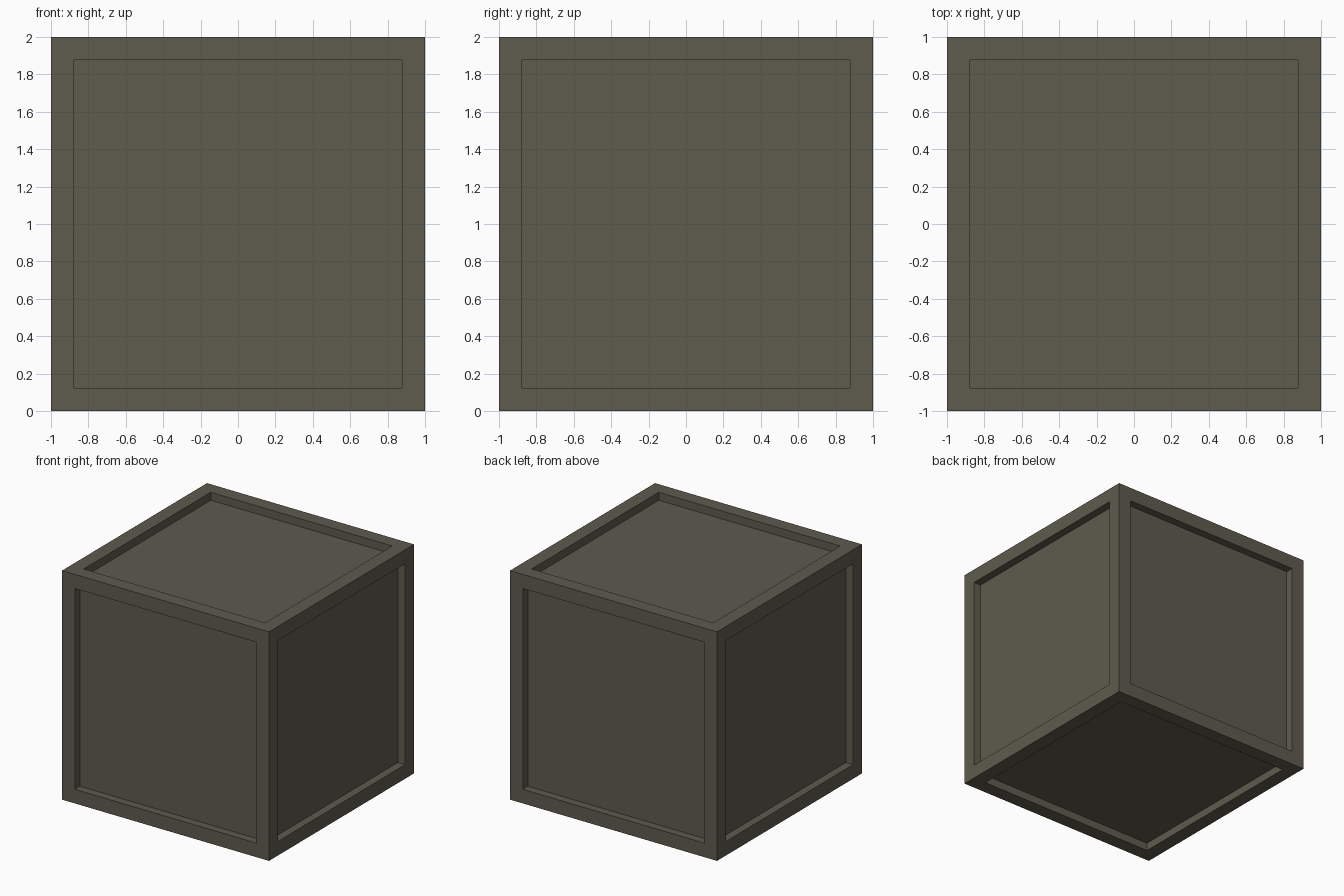
import bpy
import bmesh
from mathutils import Matrix

if "Cube" in bpy.data.objects:
    bpy.data.objects.remove(bpy.data.objects["Cube"])

BORDER = 0.174   # width of the frame around each panel
DEPTH = 0.07     # how far each panel is sunk

# Single drab olive colour
olive = bpy.data.materials.new("drab_olive")
olive.diffuse_color = (0.112, 0.104, 0.076, 1.0)
olive.use_nodes = True
olive.node_tree.nodes["Principled BSDF"].inputs["Base Color"].default_value = olive.diffuse_color

# Crate: a cube with a sunken square panel on all six sides
bm = bmesh.new()
bmesh.ops.create_cube(bm, size=2.0, matrix=Matrix.Translation((0, 0, 1)))
bm.normal_update()
panels = list(bm.faces)
bmesh.ops.inset_individual(bm, faces=panels, thickness=BORDER, depth=0.0)
bm.normal_update()

# Push each panel straight in, leaving upright walls
sunk = bmesh.ops.extrude_discrete_faces(bm, faces=panels)["faces"]
for face in sunk:
    face.normal_update()
    bmesh.ops.translate(bm, verts=face.verts[:], vec=face.normal * -DEPTH)
bmesh.ops.recalc_face_normals(bm, faces=bm.faces[:])

mesh = bpy.data.meshes.new("crate")
bm.to_mesh(mesh)
bm.free()
mesh.materials.append(olive)
crate = bpy.data.objects.new("crate", mesh)
bpy.context.collection.objects.link(crate)
